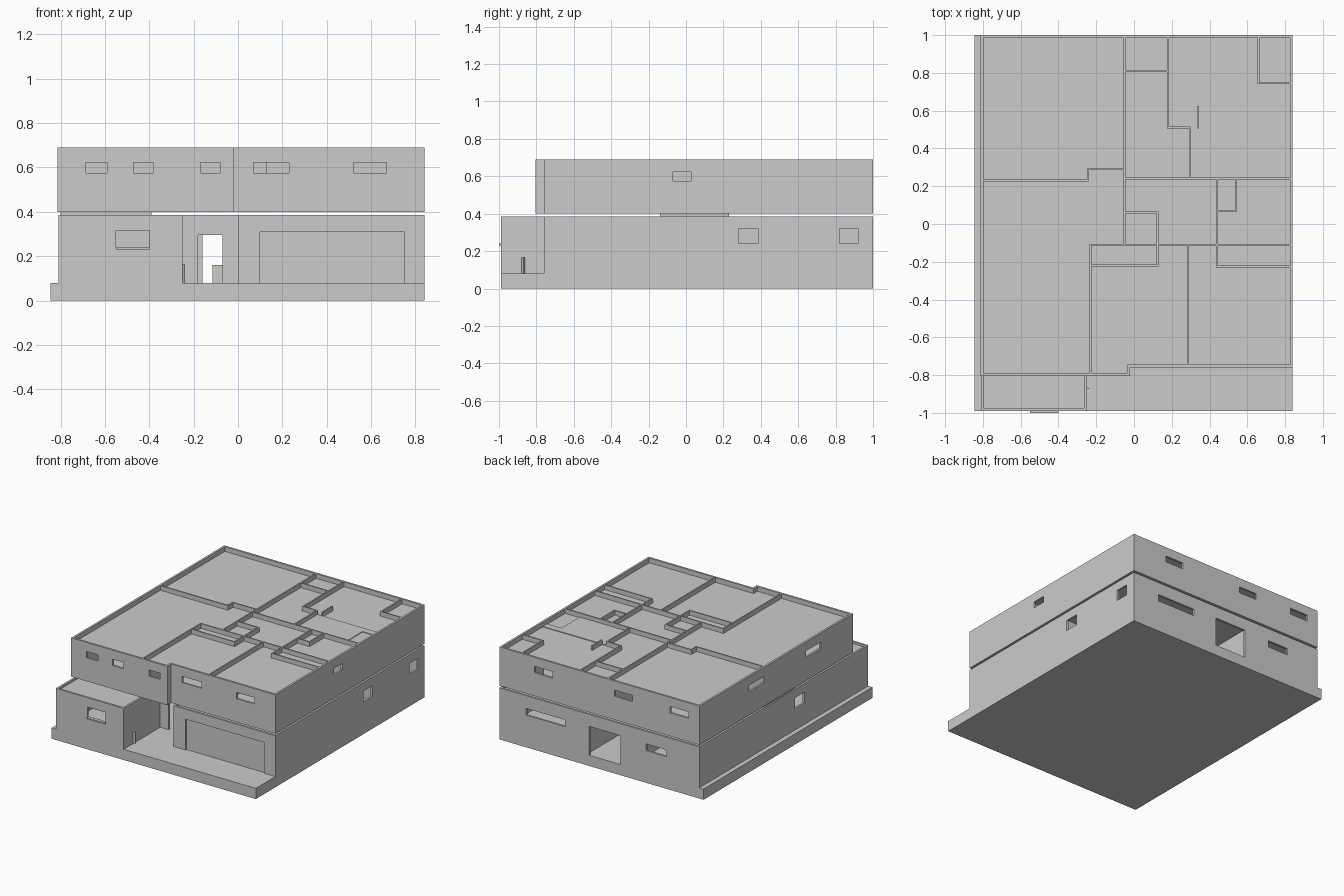
import bpy, bmesh
from mathutils import Vector

T = 0.015  # outer wall thickness


def prism(name, pts, z0, z1):
    """Extrude a counter-clockwise outline from z0 to z1."""
    bm = bmesh.new()
    face = bm.faces.new([bm.verts.new((x, y, z0)) for x, y in pts])
    ext = bmesh.ops.extrude_face_region(bm, geom=[face])
    top = [v for v in ext["geom"] if isinstance(v, bmesh.types.BMVert)]
    bmesh.ops.translate(bm, verts=top, vec=(0, 0, z1 - z0))
    bmesh.ops.recalc_face_normals(bm, faces=bm.faces)
    me = bpy.data.meshes.new(name)
    bm.to_mesh(me)
    bm.free()
    ob = bpy.data.objects.new(name, me)
    bpy.context.collection.objects.link(ob)
    return ob


def box(name, x0, x1, y0, y1, z0, z1):
    return prism(name, [(x0, y0), (x1, y0), (x1, y1), (x0, y1)], z0, z1)


def inset(pts, d):
    """Offset a right-angled outline inwards."""
    out = []
    for i, p in enumerate(pts):
        a = (Vector(p) - Vector(pts[i - 1])).normalized()
        b = (Vector(pts[(i + 1) % len(pts)]) - Vector(p)).normalized()
        out.append((p[0] - d * (a.y + b.y), p[1] + d * (a.x + b.x)))
    return out


def cut(ob, cutter):
    mod = ob.modifiers.new("cut", "BOOLEAN")
    mod.operation, mod.solver, mod.object = "DIFFERENCE", "EXACT", cutter
    bpy.context.view_layer.objects.active = ob
    bpy.ops.object.modifier_apply(modifier=mod.name)
    bpy.data.objects.remove(cutter)


def shell(name, pts, z0, z1, openings):
    """Outer walls following an outline, with window and door openings."""
    ob = prism(name, pts, z0, z1)
    cut(ob, prism("cutter", inset(pts, T), z0 - 0.1, z1 + 0.1))
    for o in openings:
        cut(ob, box("cutter", *o))
    return ob


def partitions(name, segs, z0, z1):
    """Thin inner walls along centre lines."""
    h = 0.005
    for i, (xa, ya, xb, yb) in enumerate(segs):
        box(f"{name}_{i + 1}", xa - h, xb + h, ya - h, yb + h, z0, z1)


# Base slab
box("base_slab", -0.845, 0.84, -0.99, 1.0, 0, 0.08)

# Ground floor outer walls
ground = [(-0.81, -0.99), (-0.25, -0.99), (-0.25, -0.56), (0.0, -0.56),
          (0.0, -0.76), (0.84, -0.76), (0.84, 1.0), (-0.81, 1.0)]
ground_openings = [
    (-0.55, -0.40, -1.05, -0.95, 0.24, 0.315),    # front room window
    (-0.18, -0.07, -0.60, -0.52, 0.05, 0.295),    # entrance
    (0.10, 0.75, -0.80, -0.750, 0.05, 0.31),      # garage door recess
    (-0.16, 0.10, 0.95, 1.05, 0.05, 0.295),       # back door
    (0.30, 0.62, 0.95, 1.05, 0.24, 0.29),         # back windows
    (-0.54, -0.37, 0.95, 1.05, 0.24, 0.29),
    (0.80, 0.90, 0.28, 0.385, 0.24, 0.32),        # right windows
    (0.80, 0.90, 0.82, 0.92, 0.24, 0.32),
    (-0.85, -0.75, -0.24, -0.13, 0.24, 0.32),     # left window
]
shell("ground_walls", ground, 0.08, 0.385, ground_openings)
prism("ground_ceiling", inset(ground, 0.01), 0.35, 0.37)
partitions("ground_partition", [
    (-0.22, -0.10, -0.22, 0.99), (0.125, -0.55, 0.125, 0.99),
    (-0.80, -0.10, -0.22, -0.10), (0.125, 0.24, 0.83, 0.24),
    (0.125, -0.10, 0.83, -0.10), (0.125, 0.62, 0.83, 0.62),
], 0.08, 0.36)
box("hall_step", -0.115, 0.0, 0.45, 0.60, 0.08, 0.16)

# Front window sill and small wedge beside the entrance path
box("window_sill", -0.55, -0.40, -1.0, -0.98, 0.23, 0.24)
prism("wall_wedge", [(-0.255, -0.882), (-0.238, -0.87), (-0.255, -0.858)], 0.08, 0.165)

# Spacer between the floors
box("floor_spacer", -0.80, -0.39, -0.14, 0.23, 0.36, 0.405)

# Upper floor outer walls
upper = [(-0.813, -0.805), (-0.02, -0.805), (-0.02, -0.76),
         (0.84, -0.76), (0.84, 1.0), (-0.813, 1.0)]
zw = (0.575, 0.622)
upper_openings = []
for a, b in [(-0.685, -0.59), (-0.47, -0.38), (-0.17, -0.08)]:
    upper_openings.append((a, b, -0.85, -0.77, *zw))
for a, b in [(0.07, 0.23), (0.52, 0.67)]:
    upper_openings.append((a, b, -0.80, -0.72, *zw))
for a, b in [(0.40, 0.55), (-0.26, -0.11), (-0.72, -0.57)]:
    upper_openings.append((a, b, 0.95, 1.05, *zw))
for a, b in [(0.24, 0.42), (-0.43, -0.25)]:
    upper_openings.append((-0.86, -0.76, a, b, *zw))
upper_openings.append((0.80, 0.90, -0.07, 0.03, *zw))
shell("upper_walls", upper, 0.40, 0.69, upper_openings)
prism("upper_floor", inset(upper, 0.01), 0.401, 0.415)
prism("upper_ceiling", inset(upper, 0.01), 0.635, 0.655)

# Upper inner walls, rising past the ceiling to the wall tops
partitions("upper_partition", [
    (-0.05, -0.11, -0.05, 0.99), (0.18, 0.51, 0.18, 0.99), (-0.05, 0.81, 0.18, 0.81),
    (0.18, 0.51, 0.295, 0.51), (0.66, 0.745, 0.66, 0.99), (0.66, 0.745, 0.83, 0.745),
    (0.295, 0.24, 0.295, 0.51), (0.34, 0.51, 0.34, 0.62),
    (-0.05, 0.24, 0.83, 0.24), (-0.80, 0.23, -0.245, 0.23), (-0.245, 0.23, -0.245, 0.29),
    (-0.245, 0.29, -0.05, 0.29), (-0.05, 0.06, 0.125, 0.06), (0.125, -0.22, 0.125, 0.06),
    (-0.23, -0.11, 0.83, -0.11), (-0.23, -0.79, -0.23, -0.11), (-0.23, -0.22, 0.125, -0.22),
    (0.44, -0.225, 0.44, 0.24), (0.54, 0.07, 0.54, 0.24), (0.44, 0.07, 0.54, 0.07),
    (0.44, -0.225, 0.83, -0.225), (0.285, -0.75, 0.285, -0.11),
], 0.405, 0.6895)
# Raised ceiling panels over the stair area
box("stair_ceiling", 0.295, 0.705, 0.24, 0.46, 0.64, 0.66)
box("landing_ceiling", 0.295, 0.83, 0.46, 0.51, 0.64, 0.66)
